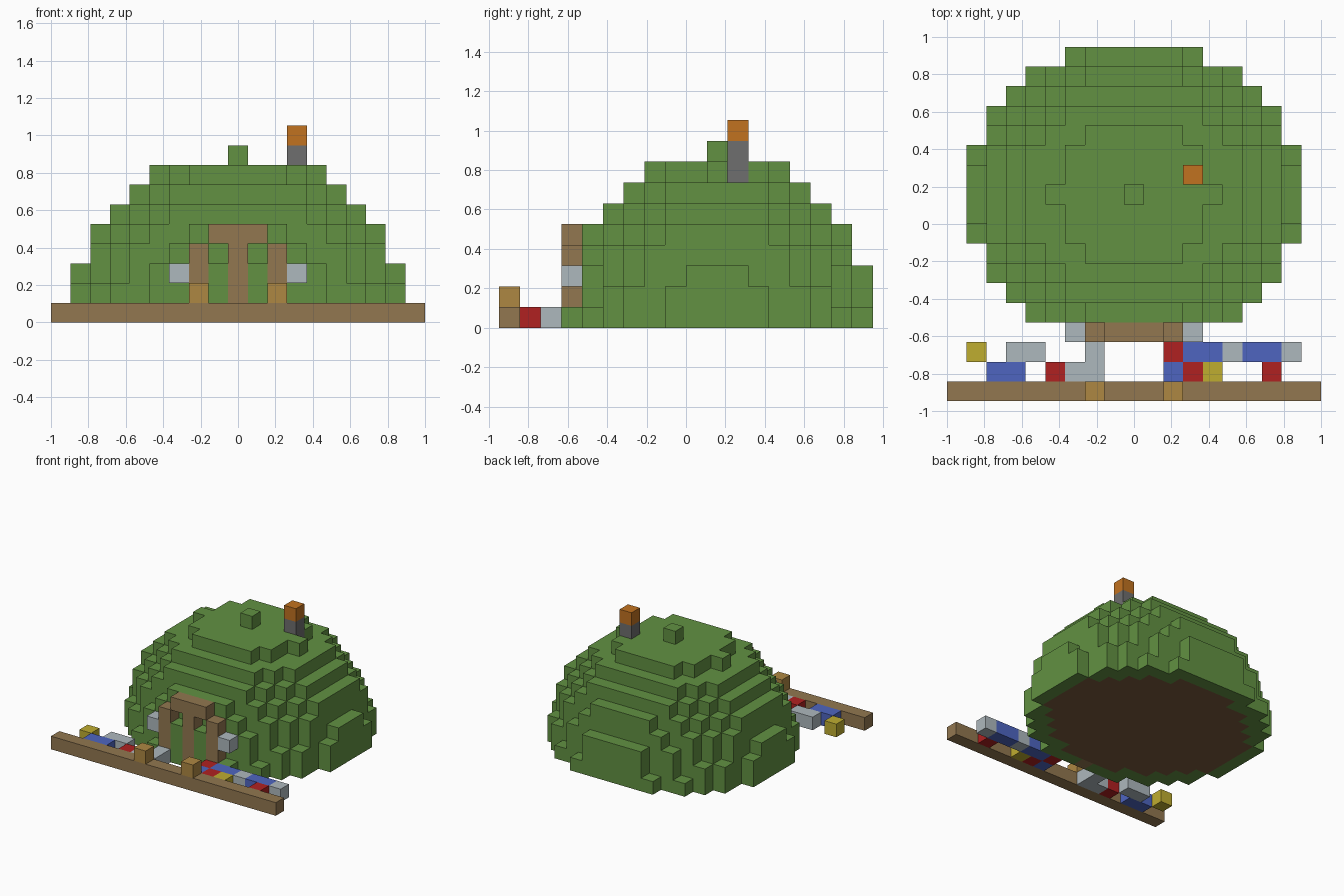
import bpy, bmesh
from mathutils import Vector
from itertools import product

if "Cube" in bpy.data.objects:
    bpy.data.objects.remove(bpy.data.objects["Cube"], do_unlink=True)

UNIT = 2 / 19          # block edge length
CENTRE_ROW = 10        # row of the dome's middle, counted from the front


def material(name, *rgb):
    linear = [((c / 255 + 0.055) / 1.055) ** 2.4 for c in rgb] + [1]
    mat = bpy.data.materials.new(name)
    mat.use_nodes = True
    mat.diffuse_color = linear
    mat.node_tree.nodes["Principled BSDF"].inputs["Base Color"].default_value = linear
    return mat


grass = material("grass green", 98, 145, 66)
wood = material("wood brown", 146, 119, 80)
earth = material("earth brown", 124, 90, 62)
pale_wood = material("pale wood", 174, 135, 66)
stone = material("stone grey", 110, 110, 110)
flame = material("flame orange", 193, 114, 32)
yellow = material("yellow", 191, 173, 48)
red = material("red", 176, 33, 33)
blue = material("blue", 78, 101, 192)
pale = material("pale grey", 174, 184, 189)


def blocks(name, cells, mat):
    """Outer skin of a set of (column, row, layer) blocks, flat areas merged."""
    cells = set(cells)
    bm = bmesh.new()
    for cell in cells:
        mid = Vector(((cell[0]), cell[1] - 8.5, cell[2] + 0.5))
        for axis, sign in product(range(3), (-1, 1)):
            step = [0, 0, 0]
            step[axis] = sign
            if tuple(a + b for a, b in zip(cell, step)) in cells:
                continue
            n = Vector(step)
            u = Vector([0.5 * (i == (axis + 1) % 3) for i in range(3)])
            v = n.cross(u)
            corners = (-u - v, u - v, u + v, v - u)
            bm.faces.new([bm.verts.new((mid + n / 2 + c) * UNIT) for c in corners])
    bmesh.ops.remove_doubles(bm, verts=bm.verts, dist=UNIT / 100)
    bmesh.ops.dissolve_limit(bm, angle_limit=0.01, verts=bm.verts, edges=bm.edges)
    mesh = bpy.data.meshes.new(name)
    bm.to_mesh(mesh)
    bm.free()
    mesh.materials.append(mat)
    obj = bpy.data.objects.new(name, mesh)
    bpy.context.collection.objects.link(obj)


def box(columns, rows, layers):
    return set(product(range(columns[0], columns[1] + 1),
                       range(rows[0], rows[1] + 1),
                       range(layers[0], layers[1] + 1)))


def ellipsoid(rx, ry, rz):
    return {(x, y + CENTRE_ROW, z)
            for x, y, z in product(range(-9, 10), range(-9, 10), range(9))
            if (x / rx) ** 2 + (y / ry) ** 2 + (z / rz) ** 2 <= 1}


# Door frame with its middle door, standing in the front of the dome
door_posts = box((-2, -2), (3, 3), (1, 3)) | box((2, 2), (3, 3), (1, 3))
door = box((0, 0), (3, 3), (0, 3))
lintel = box((-1, 1), (3, 3), (4, 4))
blocks("door_frame", door_posts | lintel, wood)
blocks("door", door, wood)

# Chimney and fire
chimney = box((3, 3), (11, 11), (7, 8))
blocks("chimney", chimney, stone)
blocks("chimney_fire", box((3, 3), (11, 11), (9, 9)), flame)

# Hill dome and the earth floor inside it
floor = {c for c in ellipsoid(7.5, 6.5, 7) if c[2] == 0}
blocks("floor", floor, earth)
blocks("dome", ellipsoid(8.5, 7.5, 8) - floor - door_posts - door - chimney, grass)

# Front fence, gate posts and wall lamps
blocks("fence", box((-9, 9), (0, 0), (0, 0)), wood)
for side, sign in (("right", -1), ("left", 1)):
    blocks("gate_post_" + side, [(2 * sign, 0, 1)], pale_wood)
    blocks("lamp_" + side, [(3 * sign, 3, 2)], pale)

# Flower beds: columns for each colour in the back and front row
flowers = {
    "yellow": (yellow, [-8], [4]),
    "pale": (pale, [-6, -5, -2, 5, 8], [-3, -2]),
    "red": (red, [2], [-4, 3, 7]),
    "blue": (blue, [3, 4, 6, 7], [-7, -6, 2]),
}
for colour, (mat, back, front) in flowers.items():
    blocks(colour + "_flowers",
           [(x, 2, 0) for x in back] + [(x, 1, 0) for x in front], mat)
